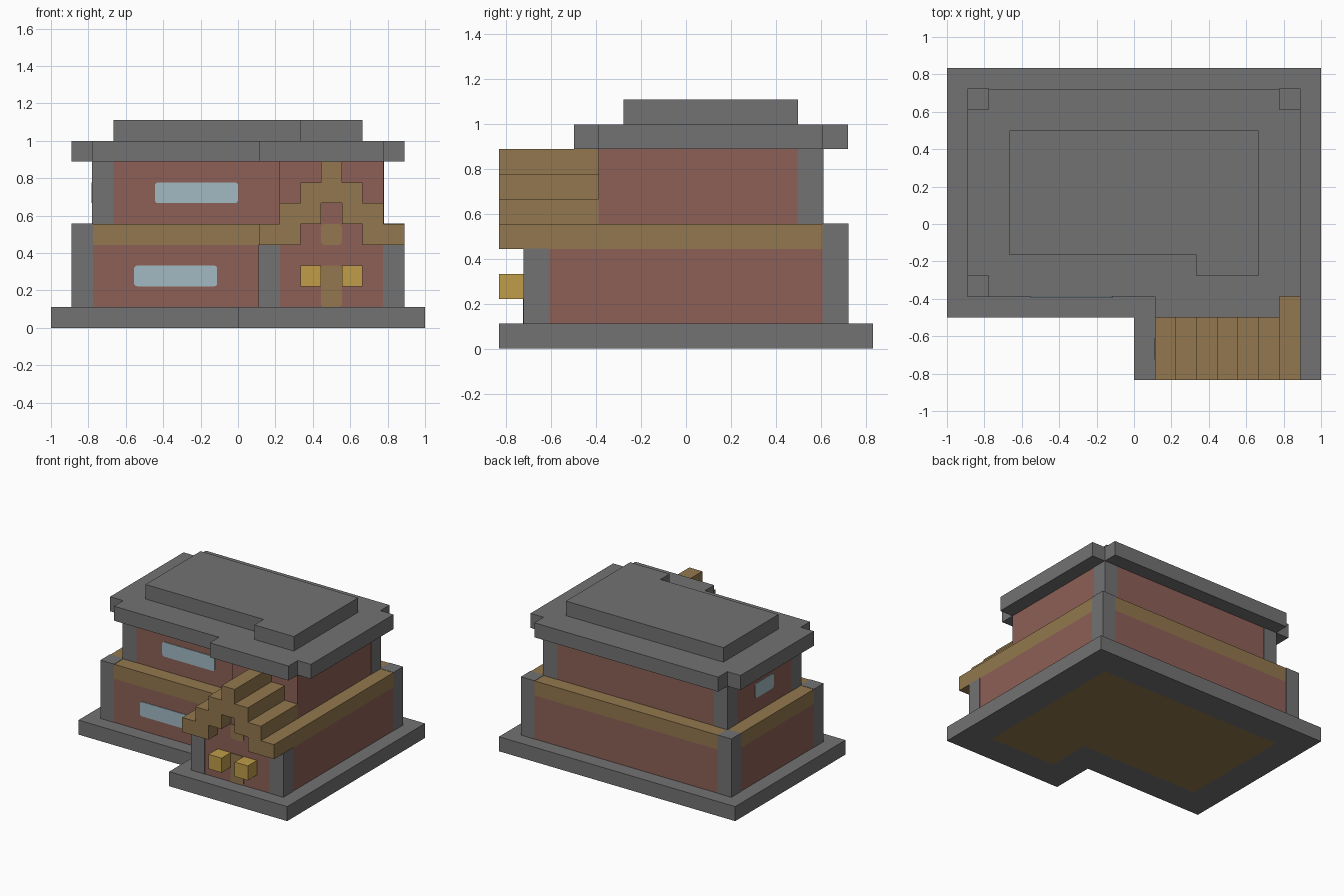
import bpy, bmesh, math
from mathutils import Vector

U = 1 / 9       # one building block
EPS = 0.02      # tiny proud offset, in blocks

cube = bpy.data.objects.get("Cube")
if cube:
    bpy.data.objects.remove(cube, do_unlink=True)


def material(name, rgb):
    mat = bpy.data.materials.new(name)
    mat.use_nodes = True
    mat.diffuse_color = (*rgb, 1)
    shader = next(n for n in mat.node_tree.nodes if n.type == "BSDF_PRINCIPLED")
    shader.inputs["Base Color"].default_value = (*rgb, 1)
    shader.inputs["Roughness"].default_value = 0.9
    return mat


STONE = material("grey_stone", (0.17, 0.17, 0.17))
BRICK = material("red_brick", (0.265, 0.115, 0.094))
WOOD = material("brown_wood", (0.29, 0.187, 0.077))
GLASS = material("pale_glass", (0.36, 0.49, 0.545))
LAMP = material("lamp_yellow", (0.52, 0.335, 0.066))

# Where a 2D outline point and an extrusion depth land in space
AXES = {
    "x": lambda a, b, d: (d, a, b),
    "y": lambda a, b, d: (a, d, b),
    "z": lambda a, b, d: (a, b, d),
}


def prism(name, outline, start, end, mat, axis="z", underside=None):
    """Extrude an outline (in blocks) along an axis; optionally inset a panel below."""
    bm = bmesh.new()
    place = AXES[axis]
    face = bm.faces.new([bm.verts.new(Vector(place(a, b, start)) * U) for a, b in outline])
    result = bmesh.ops.extrude_face_region(bm, geom=[face], use_keep_orig=True)
    verts = [g for g in result["geom"] if isinstance(g, bmesh.types.BMVert)]
    bmesh.ops.translate(bm, verts=verts, vec=Vector(place(0, 0, end - start)) * U)
    bmesh.ops.recalc_face_normals(bm, faces=bm.faces)
    mesh = bpy.data.meshes.new(name)
    mesh.materials.append(mat)
    if underside:
        mesh.materials.append(underside)
        bottom = [f for f in bm.faces if f.normal.z < -0.9]
        bmesh.ops.inset_region(bm, faces=bottom, thickness=2 * U, use_even_offset=True)
        for f in bottom:
            f.material_index = 1
    bm.to_mesh(mesh)
    bm.free()
    obj = bpy.data.objects.new(name, mesh)
    bpy.context.scene.collection.objects.link(obj)
    return obj


def rect(a0, a1, b0, b1):
    return [(a0, b0), (a1, b0), (a1, b1), (a0, b1)]


def l_shape(x0, x1, y0, y1, wing_x, wing_y):
    """Rectangle with a wing stepping forward on the +x side."""
    return [(x0, y0), (wing_x, y0), (wing_x, wing_y), (x1, wing_y), (x1, y1), (x0, y1)]


def rounded(a0, a1, b0, b1, r=0.15, steps=3):
    points = []
    corners = [(a1 - r, b1 - r), (a0 + r, b1 - r), (a0 + r, b0 + r), (a1 - r, b0 + r)]
    for i, (a, b) in enumerate(corners):
        for s in range(steps + 1):
            t = (i + s / steps) * math.pi / 2
            points.append((a + r * math.cos(t), b + r * math.sin(t)))
    return points


def plate(name, a0, a1, b0, b1, wall, mat, axis="y"):
    """Thin rounded panel on a wall facing the negative side of its axis."""
    prism(name, rounded(a0, a1, b0, b1), wall - 0.04, wall, mat, axis)


def gable(half):
    """Complete a left half profile by mirroring about the porch centre."""
    return half + [(9 - x, z) for x, z in reversed(half)]


def pillars(name, corners, z0, z1):
    for i, (x, y) in enumerate(corners):
        prism(f"{name}_{i + 1}", rect(x - EPS, x + 1 + EPS, y - EPS, y + 1 + EPS),
              z0, z1 + EPS, STONE)


# Foundation with a wooden floor panel underneath
prism("foundation", l_shape(-9, 9, -4.5, 7.5, 0, -7.5), 0, 1, STONE, underside=WOOD)

# Ground storey
prism("ground_walls", l_shape(-8, 8, -3.5, 6.5, 1, -6.5), 1, 4, BRICK)
prism("wood_band", rect(-8, 8, -3.5, 6.5), 4, 5, WOOD)
pillars("ground_pillar", [(-8, -3.5), (-8, 5.5), (7, 5.5)], 1, 5)
pillars("porch_pillar", [(1, -6.5), (7, -6.5)], 1, 4)

# Stepped porch roof and the brick gable end behind it
steps = [(4, 6), (4, 5), (3, 5), (3, 4), (1, 4), (1, 5),
         (2, 5), (2, 6), (3, 6), (3, 7), (4, 7), (4, 8)]
prism("porch_roof", gable(steps), -7.5, -3.5, WOOD, "y")
prism("porch_gable_wall", gable([(3, 4), (3, 5), (4, 5), (4, 6)]), -6.5, -3.5, BRICK, "y")

# Upper storey
prism("upper_walls", l_shape(-7, 7, -2.5, 5.5, 2, -3.5), 5, 8, BRICK)
pillars("upper_pillar", [(-7, -2.5), (-7, 4.5), (6, 4.5)], 5, 8)

# Roof slab with notched corners, and the raised cap
prism("roof_slab", [(-7, -3.5), (1, -3.5), (1, -4.5), (7, -4.5), (7, -3.5), (8, -3.5),
                    (8, 5.5), (7, 5.5), (7, 6.5), (-7, 6.5), (-7, 5.5), (-8, 5.5),
                    (-8, -2.5), (-7, -2.5)], 8, 9, STONE)
prism("roof_cap", l_shape(-6, 6, -1.5, 4.5, 3, -2.5), 9, 10, STONE)

# Windows, door and gable panel
plate("lower_window", -5, -1, 2, 3, -3.5, GLASS)
plate("upper_window", -4, 0, 6, 7, -2.5, GLASS)
plate("side_window", 0.5, 2.5, 6, 7, -7, GLASS, "x")
plate("front_door", 4, 5, 1, 3, -6.5, WOOD)
plate("gable_panel", 4, 5, 4, 5, -6.5, WOOD)

# Porch lamps beside the door
for side, x in (("right", 3), ("left", 5)):
    prism(f"{side}_lamp", rect(x, x + 1, -7.5, -6.5), 2, 3, LAMP)
